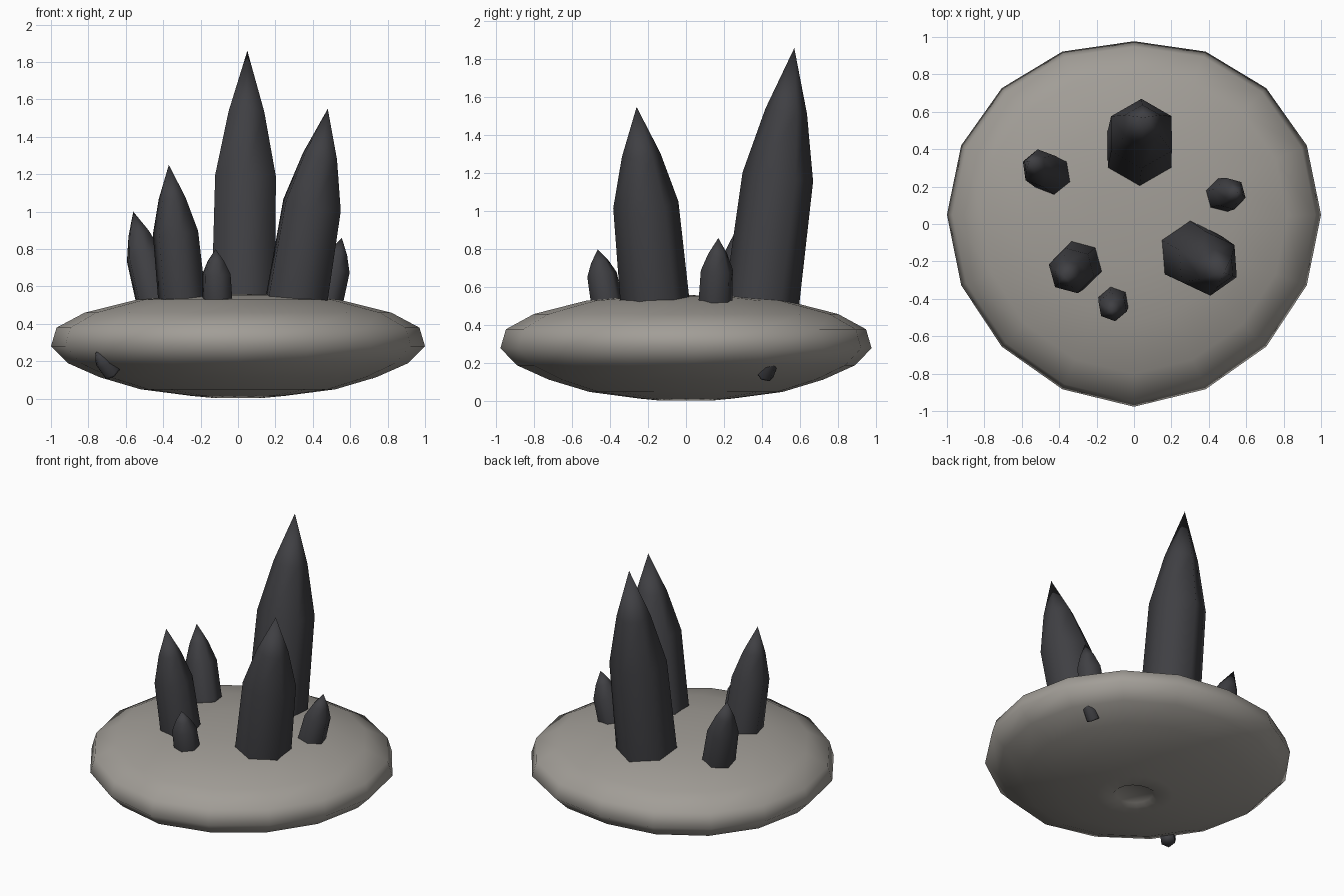
import bpy, bmesh, math
from mathutils import Vector

if "Cube" in bpy.data.objects:
    bpy.data.objects.remove(bpy.data.objects["Cube"])


def material(name, color):
    m = bpy.data.materials.new(name)
    m.diffuse_color = color
    m.use_nodes = True
    m.node_tree.nodes["Principled BSDF"].inputs["Base Color"].default_value = m.diffuse_color
    return m


STONE = material("stone", (0.36, 0.34, 0.31, 1))
DARK = material("dark_crystal", (0.05, 0.05, 0.056, 1))


def loft(name, rings, mat):
    """Join rings of points into a closed skin; one-point rings become tips."""
    bm = bmesh.new()
    loops = [[bm.verts.new(p) for p in ring] for ring in rings]
    for a, b in zip(loops, loops[1:]):
        n = max(len(a), len(b))
        for i in range(n):
            j = (i + 1) % n
            if len(a) == 1:
                bm.faces.new((a[0], b[j], b[i]))
            elif len(b) == 1:
                bm.faces.new((a[i], a[j], b[0]))
            else:
                bm.faces.new((a[i], a[j], b[j], b[i]))
    if len(loops[0]) > 1:
        bm.faces.new(loops[0][::-1])
    bmesh.ops.recalc_face_normals(bm, faces=bm.faces)
    for f in bm.faces:
        f.smooth = True
    me = bpy.data.meshes.new(name)
    bm.to_mesh(me)
    bm.free()
    me.materials.append(mat)
    ob = bpy.data.objects.new(name, me)
    bpy.context.collection.objects.link(ob)
    return ob


# Lens-shaped stone base: 16 sides, slightly uneven outline, dimple underneath
profile = [(0, .03), (.12, .025), (.145, .005), (.25, .015), (.52, .05), (.74, .115),
           (.91, .19), (1, .28), (.97, .38), (.82, .46), (.54, .53), (.25, .555), (0, .56)]
rings = []
for r, z in profile:
    if r == 0:
        rings.append([(0, 0, z)])
        continue
    angles = [2 * math.pi * i / 16 for i in range(16)]
    rings.append([(r * math.cos(a), r * (.977 * math.sin(a) + .05 * abs(math.cos(a))), z)
                  for a in angles])
loft("stone_base", rings, STONE)


def crystal(name, base, tip, radius, sink=.08, turn=90):
    """Six-sided pointed shard leaning from base to tip."""
    base, tip = Vector(base), Vector(tip)
    axis = tip - base
    d = axis.normalized()
    side = Vector((0, 1, 0)).cross(d).normalized()
    up = d.cross(side)
    rings = []
    for t, s in ((-sink / axis.length, 1.02), (0, 1), (.49, .95), (.75, .56)):
        c = base + axis * t
        ring = []
        for i in range(6):
            a = math.radians(turn + 60 * i)
            ring.append(c + (side * math.cos(a) + up * math.sin(a)) * radius * s)
        rings.append(ring)
    rings.append([tip])
    return loft(name, rings, DARK)


# Standing crystals
crystal("tall_crystal", (.03, .40, .53), (.05, .57, 1.86), .197)
crystal("right_crystal", (.315, -.165, .54), (.48, -.26, 1.55), .182, turn=95)
crystal("left_crystal", (-.30, -.22, .54), (-.37, -.28, 1.25), .132, turn=105)
crystal("back_left_crystal", (-.445, .265, .53), (-.56, .335, 1.0), .108, turn=100)
crystal("small_right_crystal", (.475, .155, .53), (.555, .17, .86), .092, turn=105)
crystal("small_front_crystal", (-.11, -.42, .54), (-.12, -.465, .80), .084, turn=100)

# Tiny shards showing through the underside
crystal("under_shard_left", (-.68, -.47, .145), (-.76, -.54, .25), .05, sink=.01)
crystal("under_shard_right", (.70, .42, .145), (.80, .46, .25), .045, sink=.01)
